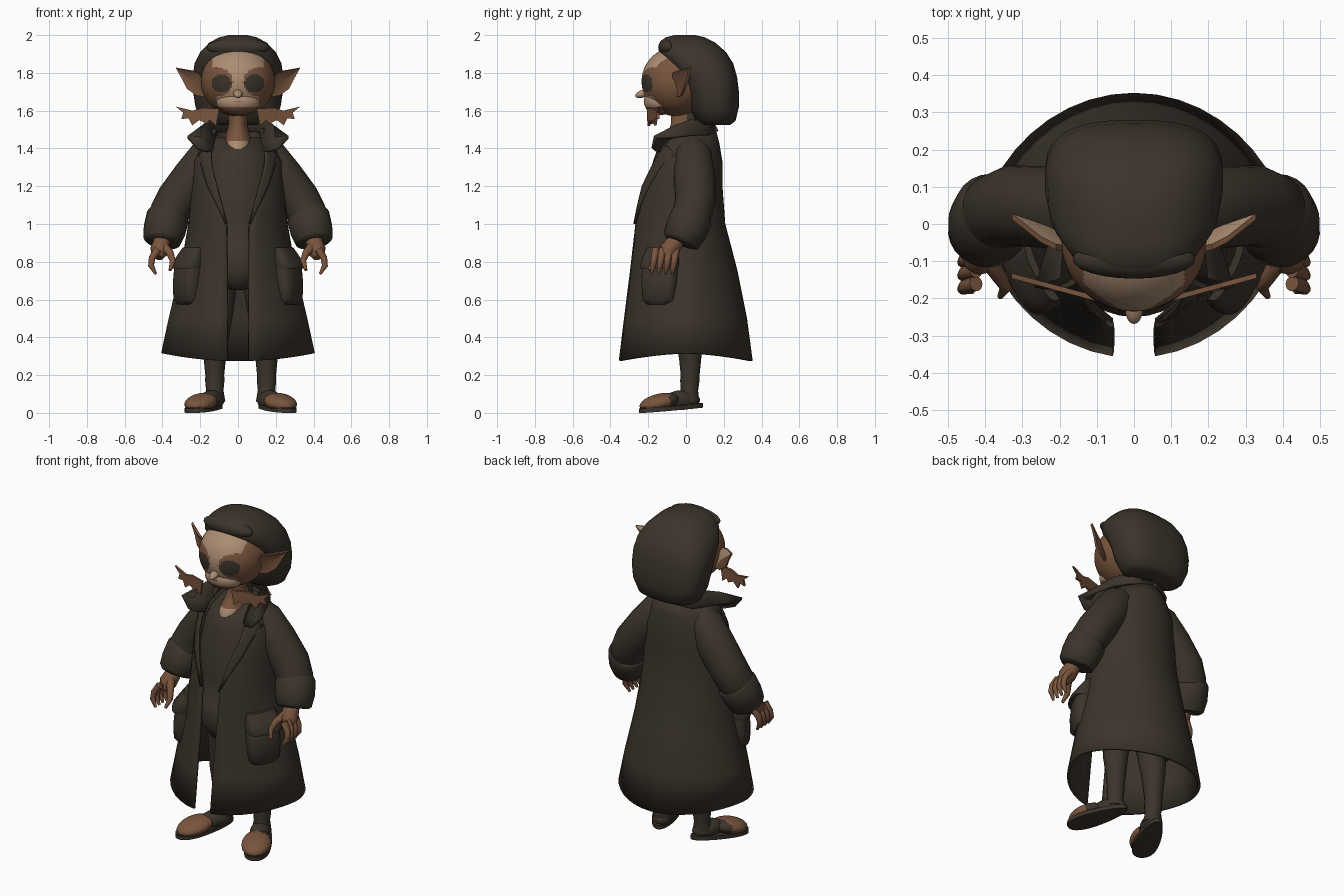
import bpy, bmesh, math
from mathutils import Vector, Matrix

cube = bpy.data.objects.get("Cube")
if cube:
    bpy.data.objects.remove(cube, do_unlink=True)


def material(name, rgb):
    m = bpy.data.materials.new(name)
    m.use_nodes = True
    m.diffuse_color = (*rgb, 1)
    m.node_tree.nodes["Principled BSDF"].inputs["Base Color"].default_value = (*rgb, 1)
    return m


DARK = material("dark brown cloth", (0.044, 0.034, 0.024))
SKIN = material("brown skin", (0.19, 0.09, 0.047))
TAN = material("pale tan skin", (0.41, 0.265, 0.17))


def finish(name, bm, mats, rule=None, thick=0, angle=50):
    """Turn a bmesh into a shaded object; rule picks the colour of each face."""
    bmesh.ops.recalc_face_normals(bm, faces=bm.faces)
    bm.normal_update()
    for f in bm.faces:
        f.smooth = True
        if rule:
            f.material_index = rule(f.calc_center_median(), f.normal)
    me = bpy.data.meshes.new(name)
    bm.to_mesh(me)
    bm.free()
    me.set_sharp_from_angle(angle=math.radians(angle))
    for m in mats:
        me.materials.append(m)
    ob = bpy.data.objects.new(name, me)
    bpy.context.collection.objects.link(ob)
    if thick:
        mod = ob.modifiers.new("thickness", 'SOLIDIFY')
        mod.thickness = thick
        mod.offset = 0
    return ob


def loft(name, rings, mats, closed=True, rule=None, thick=0):
    bm = bmesh.new()
    rows = [[bm.verts.new(p) for p in r] for r in rings]
    n = len(rows[0])
    for a, b in zip(rows, rows[1:]):
        for i in range(n if closed else n - 1):
            j = (i + 1) % n
            bm.faces.new((a[i], a[j], b[j], b[i]))
    if closed:
        bm.faces.new(rows[0])
        bm.faces.new(rows[-1])
    return finish(name, bm, mats, rule, thick)


def oval(z, rx, yf, yb, n=32, power=1.0):
    """Horizontal ring reaching yf in front and yb behind."""
    c, r = (yf + yb) / 2, (yb - yf) / 2
    soft = lambda v: math.copysign(abs(v) ** power, v)
    angles = [2 * math.pi * i / n for i in range(n)]
    return [Vector((rx * soft(math.sin(t)), c - r * soft(math.cos(t)), z)) for t in angles]


def tube(name, path, radii, mat, n=16):
    pts = [Vector(p) for p in path]
    rings = []
    for i, p in enumerate(pts):
        d = (pts[min(i + 1, len(pts) - 1)] - pts[max(i - 1, 0)]).normalized()
        u = d.cross(Vector((0, 1, 0))).normalized()
        v = d.cross(u)
        rings.append([p + radii[i] * (u * math.cos(a) + v * math.sin(a))
                      for a in (2 * math.pi * k / n for k in range(n))])
    return loft(name, rings, [mat])


def blob(name, loc, radii, mats, turn=0, tilt=0, rule=None, u=24, v=16):
    bm = bmesh.new()
    bmesh.ops.create_uvsphere(bm, u_segments=u, v_segments=v, radius=1)
    m = (Matrix.Translation(loc) @ Matrix.Rotation(turn, 4, 'Z')
         @ Matrix.Rotation(tilt, 4, 'X') @ Matrix.Diagonal((*radii, 1)))
    bmesh.ops.transform(bm, matrix=m, verts=bm.verts)
    return finish(name, bm, mats, rule)


def plate(name, points, push, mats, rule=None, hollow=None):
    """Thin slab: an outline and its copy moved by push; hollow is a sunken middle point."""
    bm = bmesh.new()
    for shift in (Vector(), Vector(push)):
        ring = [bm.verts.new(Vector(p) + shift) for p in points]
        pairs = list(zip(ring, ring[1:] + ring[:1]))
        if hollow:
            mid = bm.verts.new(Vector(hollow) + shift)
            for p, q in pairs:
                bm.faces.new((p, q, mid))
        else:
            bm.faces.new(ring)
        if shift.length:
            for (a, b), (c, d) in zip(first, pairs):
                bm.faces.new((a, b, d, c))
        first = pairs
    return finish(name, bm, mats, rule, angle=30)


# Coat: height, half width, front depth, back depth, half opening
COAT = [(.275, .40, .352, .345, .055), (.5, .36, .325, .315, .055), (.75, .30, .295, .265, .055),
        (1.0, .255, .268, .20, .06), (1.2, .24, .245, .185, .115), (1.33, .23, .20, .185, .15),
        (1.42, .19, .15, .17, .14), (1.5, .13, .07, .15, .115)]


def coat_at(z):
    for a, b in zip(COAT, COAT[1:]):
        if z <= b[0]:
            k = (z - a[0]) / (b[0] - a[0])
            return [p + (q - p) * k for p, q in zip(a, b)]


rings = []
for z, rx, f, b, gap in COAT:
    t0 = math.asin(gap / rx)
    ring = []
    for i in range(41):
        t = t0 + (2 * math.pi - 2 * t0) * i / 40
        c = math.cos(t)
        depth = abs(c) ** (1.2 if z < .8 else 1)
        lift = .04 * math.sin(t) ** 2 if z < .3 else 0
        ring.append(Vector((rx * math.sin(t), -f * depth if c > 0 else b * depth, z + lift)))
    rings.append(ring)
loft("coat", rings, [DARK], closed=False, thick=.016)

# Shirt and trunk under the coat
loft("shirt", [oval(*r) for r in ((.65, .03, -.17, -.08), (.67, .09, -.215, .05), (.74, .17, -.245, .12),
     (.87, .2, -.25, .15), (.88, .2, -.24, .15), (1.05, .2, -.235, .15), (1.2, .2, -.215, .15),
     (1.33, .185, -.175, .15), (1.39, .16, -.155, .15), (1.415, .15, -.125, .14), (1.46, .12, -.04, .13))], [DARK])

# Neck, paler at the chest, in dark cloth at the nape


def neck_colour(c, n):
    if c.y > .01:
        return 2
    return int(c.z < 1.45 and abs(c.x) < .055)


loft("neck", [oval(*r) for r in ((1.37, .06, -.15, .08), (1.41, .075, -.146, .09), (1.44, .072, -.125, .1),
     (1.47, .064, -.1, .11), (1.53, .05, -.08, .13), (1.64, .06, -.08, .13))],
     [SKIN, TAN, DARK], rule=neck_colour)

# Head with painted mask and eyes


def face_colour(c, n):
    x = abs(c.x)
    if c.y > -.07:
        return 0
    if ((x - .088) / .051) ** 2 + ((c.z - 1.745) / .049) ** 2 < 1:
        return 2
    patch = ((x - .115) / .088) ** 2 + ((c.z - 1.752) / .078) ** 2 < 1
    limit = .135 if c.z > 1.75 else .115
    return int(not patch and x < limit and c.z > 1.622)


FACE = [SKIN, TAN, DARK]
blob("head", (0, -.045, 1.755), (.195, .19, .185), FACE, rule=face_colour, u=112, v=80)
blob("muzzle", (0, -.14, 1.648), (.115, .083, .072), FACE, rule=face_colour, u=64, v=48)
blob("nose", (0, -.228, 1.69), (.024, .043, .02), [TAN], tilt=.35)
blob("mouth", (0, -.212, 1.65), (.028, .013, .003), [SKIN])

# Hair, rounded and boxy, swept back below the temples
loft("hair", [oval(*r, n=48, power=.75) for r in ((1.525, .15, .08, .235), (1.545, .19, .05, .262),
     (1.62, .225, .02, .28), (1.70, .238, .0, .28), (1.78, .24, -.04, .27), (1.85, .23, -.1, .25),
     (1.91, .2, -.138, .212), (1.96, .152, -.138, .155), (1.988, .1, -.11, .1), (2.0, .05, -.06, .05))], [DARK])
blob("fringe", (0, -.095, 1.935), (.165, .052, .05), [DARK])

# Legs lean slightly to the left of centre
SHIFT = .014

for s, side in ((1, "left"), (-1, "right")):
    def flip(pts):
        return [(s * x, y, z) for x, y, z in pts]

    # Cupped ear with pale back, and spiky cheek frill
    plate(side + "_ear", flip([(.17, -.05, 1.67), (.18, -.075, 1.76), (.21, -.07, 1.8), (.25, -.05, 1.81),
          (.328, .012, 1.824), (.295, .0, 1.765), (.27, -.015, 1.715), (.22, -.03, 1.68)]),
          (0, .016, .004), [SKIN, TAN], rule=lambda c, n: int(n.y > 0 and n.z > .15),
          hollow=(s * .235, -.02, 1.75))
    frill = [(.1, 1.61), (.19, 1.615), (.24, 1.6), (.33, 1.622), (.29, 1.59), (.3, 1.555), (.262, 1.56),
             (.243, 1.522), (.205, 1.55), (.165, 1.53), (.15, 1.55), (.115, 1.52)]
    plate(side + "_cheek_frill", flip([(x, -.235 + .27 * x, z) for x, z in frill]), (0, .014, 0), [SKIN])

    # Collar wing and lapel
    loft(side + "_collar", [flip(r) for r in (
        [(.0, .14, 1.49), (.0, .145, 1.535), (.0, .165, 1.49)],
        [(.09, .1, 1.49), (.1, .11, 1.54), (.13, .12, 1.47)],
        [(.12, .02, 1.48), (.155, .02, 1.545), (.19, .03, 1.47)],
        [(.12, -.06, 1.46), (.19, -.06, 1.515), (.23, -.065, 1.46)],
        [(.13, -.11, 1.42), (.2, -.14, 1.455), (.268, -.165, 1.46)],
        [(.135, -.13, 1.385), (.17, -.16, 1.385), (.215, -.176, 1.4)])], [DARK], closed=False, thick=.016)
    rows = []
    for z, outer in ((1.41, .165), (1.365, .208), (1.3, .19), (1.2, .16), (1.1, .11), (1.0, .065)):
        _, rx, f, _, gap = coat_at(z)
        xs = [gap - .004 + (outer - gap + .004) * k / 4 for k in range(5)]
        rows.append(flip([(x, -f * math.sqrt(1 - min(x / rx, .98) ** 2) - .012, z) for x in xs]))
    loft(side + "_lapel", rows, [DARK], closed=False, thick=.012)

    # Sleeve and turned-up cuff
    tube(side + "_sleeve", flip([(.11, .03, 1.42), (.15, .035, 1.37), (.235, .045, 1.25), (.325, .05, 1.13),
         (.362, .035, 1.06), (.39, 0, .96)]), [.07, .1, .11, .108, .105, .09], DARK, n=24)
    tube(side + "_cuff", flip([(.364, .04, 1.055), (.372, .03, 1.035), (.39, 0, .965), (.402, -.027, .912),
         (.404, -.032, .9)]), [.1, .114, .112, .1, .082], DARK, n=24)

    # Hand with four fingers and a thumb
    tube(side + "_palm", flip([(.4, -.035, .94), (.405, -.06, .9), (.415, -.092, .86), (.428, -.11, .825)]),
         [.042, .046, .05, .03], SKIN)
    for i in range(4):
        y = -.052 - .036 * i
        tube(f"{side}_finger_{i + 1}", flip([(.425, y, .865), (.455, y - .008, .82), (.46, y - .014, .78),
             (.435, y - .022, .735)]), [.021, .018, .016, .007], SKIN, n=10)
    tube(side + "_thumb", flip([(.39, -.1, .88), (.36, -.145, .845), (.345, -.17, .805), (.36, -.195, .755)]),
         [.025, .02, .016, .008], SKIN, n=10)

    # Pocket pouch with flap, wrapped on the side of the coat
    turn = Matrix.Rotation(s * 1.1, 3, 'Z')
    spot = Vector((s * .262, -.135, 0))

    def slab(z, half, depth):
        return [turn @ p + spot for p in oval(z, half, -depth, .05, n=24, power=.7)]

    loft(side + "_pocket", [slab(*r) for r in ((.575, .075, .045), (.6, .094, .064), (.68, .1, .066),
         (.76, .1, .058), (.8, .095, .04))], [DARK])
    loft(side + "_pocket_flap", [slab(*r) for r in ((.765, .1, .074), (.785, .106, .074),
         (.83, .1, .04), (.875, .088, .005))], [DARK])

    # Leg, ankle and slip-on shoe with bare toes
    leg = s * .137 + SHIFT
    tube(side + "_leg", [(leg * .8, .01, .74), (leg * .9, .015, .55), (leg, .02, .38), (leg, .022, .28),
         (leg, .022, .2), (leg, .02, .17), (leg, .018, .12), (leg, .015, .06)],
         [.1, .088, .07, .058, .05, .051, .046, .056], DARK)
    angle = s * .42
    blob(side + "_heel", (leg + s * .015, -.02, .068), (.057, .1, .052), [DARK], turn=angle)
    blob(side + "_toes", (s * .21 + SHIFT, -.14, .055), (.083, .112, .046), [SKIN, DARK], turn=angle, tilt=.22,
         rule=lambda c, n: int(c.z < .03 or c.y > -.085))
    sole = []
    for h in (0, .024):
        level = []
        for p in oval(0, 1, -.185, .18, n=32, power=.9):
            wide = .068 - .1 * p.y
            q = Matrix.Rotation(angle, 3, 'Z') @ Vector((p.x * wide, p.y, 0))
            level.append(q + Vector((s * .186 + SHIFT, -.075, h + .014 + .08 * p.y)))
        sole.append(level)
    loft(side + "_sole", sole, [DARK])
